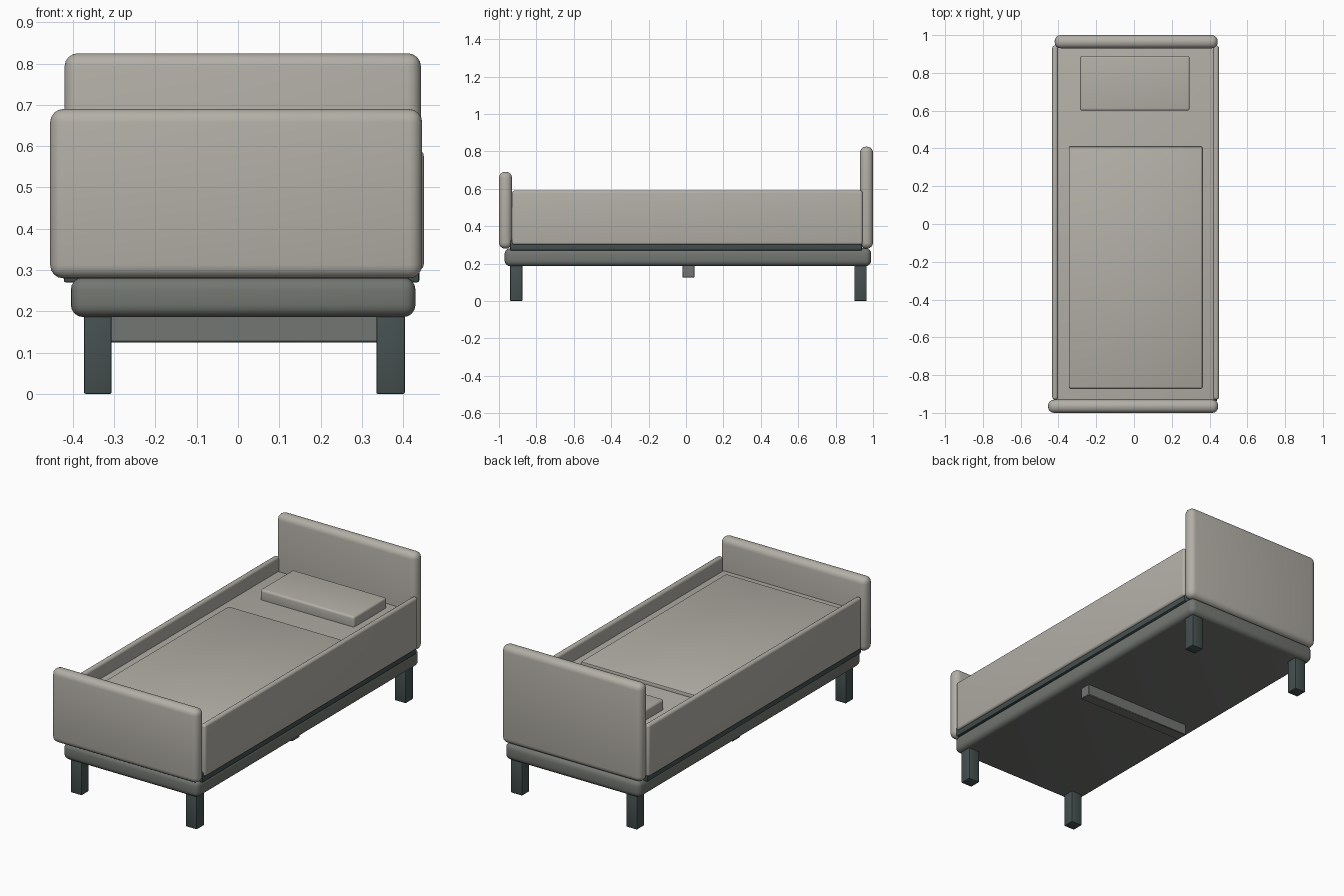
import bpy
import bmesh
import math
from mathutils import Vector

cube = bpy.data.objects.get("Cube")
if cube:
    bpy.data.objects.remove(cube, do_unlink=True)


def material(name, color):
    mat = bpy.data.materials.new(name)
    mat.use_nodes = True
    mat.diffuse_color = (*color, 1)
    bsdf = next(n for n in mat.node_tree.nodes if n.type == 'BSDF_PRINCIPLED')
    bsdf.inputs["Base Color"].default_value = (*color, 1)
    return mat


fabric = material("warm grey fabric", (0.45, 0.43, 0.385))
base_grey = material("dark grey base", (0.17, 0.18, 0.165))
leg_dark = material("dark slate legs", (0.06, 0.08, 0.08))


def box(name, x, y, z, mat, radius, segments=4):
    """Rounded box spanning the given (low, high) ranges."""
    low, high = (Vector(c) for c in zip(x, y, z))
    size, centre = high - low, (low + high) / 2
    bm = bmesh.new()
    bmesh.ops.create_cube(bm, size=1)
    bmesh.ops.scale(bm, vec=size, verts=bm.verts)
    bmesh.ops.bevel(bm, geom=bm.edges[:], offset=radius, segments=segments,
                    profile=0.5, affect='EDGES')
    mesh = bpy.data.meshes.new(name)
    bm.to_mesh(mesh)
    bm.free()
    mesh.materials.append(mat)
    obj = bpy.data.objects.new(name, mesh)
    obj.location = centre
    bpy.context.collection.objects.link(obj)
    bpy.ops.object.select_all(action='DESELECT')
    obj.select_set(True)
    bpy.context.view_layer.objects.active = obj
    bpy.ops.object.shade_smooth_by_angle(angle=math.radians(40))
    return obj


# End boards
box("headboard", (-0.42, 0.443), (0.93, 1.0), (0.28, 0.825), fabric, 0.032)
box("footboard", (-0.455, 0.446), (-1.0, -0.93), (0.28, 0.69), fabric, 0.032)

# Side rails
for side, x in (("right", (-0.433, -0.402)), ("left", (0.419, 0.45))):
    box(side + "_side_rail", x, (-0.93, 0.945), (0.3, 0.59), fabric, 0.014)

# Bedding
box("mattress", (-0.41, 0.425), (-0.935, 0.935), (0.32, 0.51), fabric, 0.01)
box("blanket", (-0.345, 0.362), (-0.87, 0.41), (0.5, 0.53), fabric, 0.006, 2)
box("pillow", (-0.285, 0.295), (0.6, 0.89), (0.5, 0.567), fabric, 0.012)

# Platform, base and supports
box("platform_frame", (-0.422, 0.439), (-0.94, 0.94), (0.27, 0.325), leg_dark, 0.005, 2)
box("base", (-0.405, 0.43), (-0.97, 0.99), (0.186, 0.282), base_grey, 0.03)
box("centre_support", (-0.32, 0.35), (-0.02, 0.045), (0.125, 0.2), base_grey, 0.003, 1)

for end, y in (("front", (-0.94, -0.875)), ("back", (0.9, 0.965))):
    for side, x in (("right", (-0.373, -0.306)), ("left", (0.335, 0.404))):
        box(f"{end}_{side}_leg", x, y, (0, 0.2), leg_dark, 0.004, 2)
